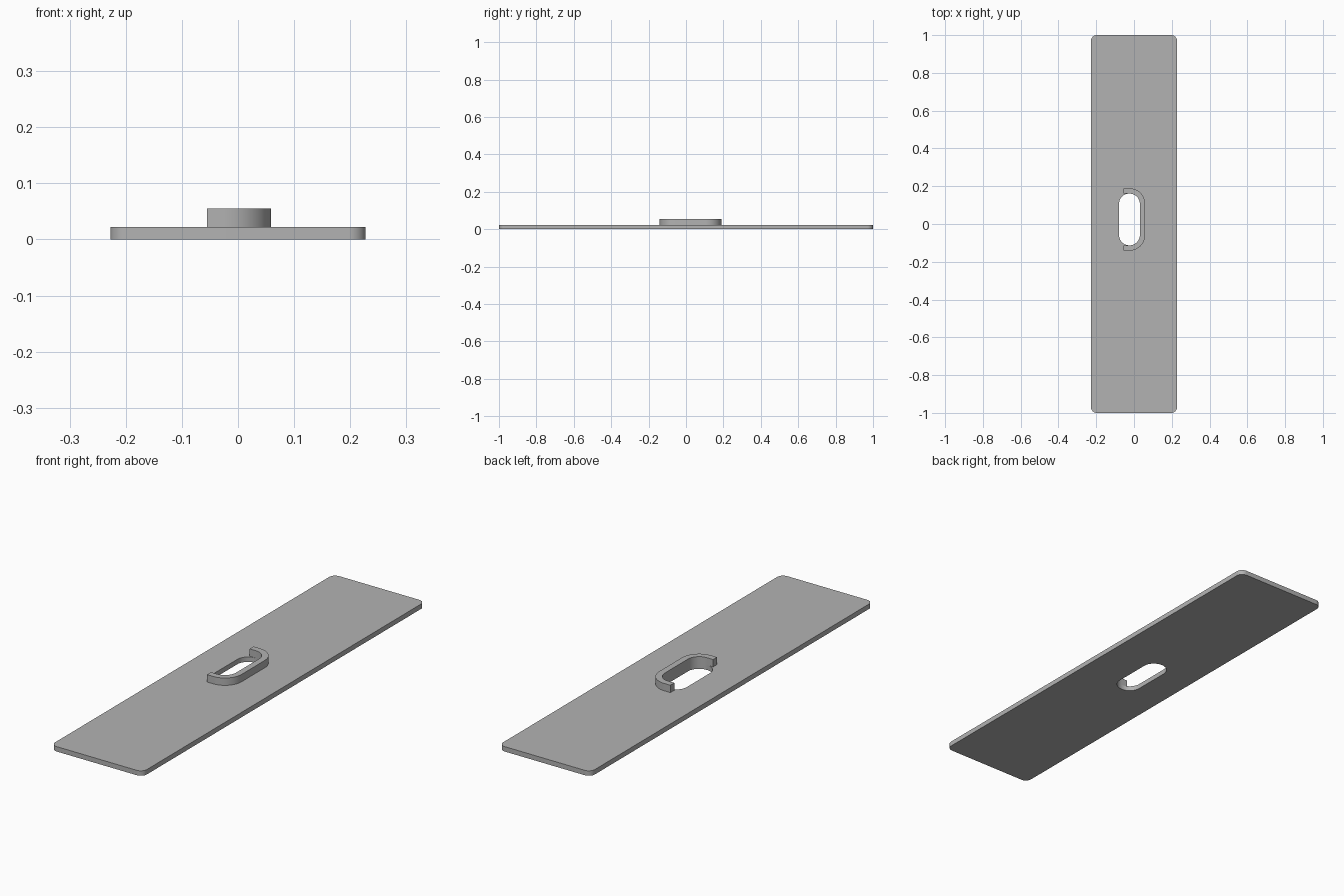
import bpy, bmesh
from math import sin, cos, pi

cube = bpy.data.objects.get("Cube")
if cube:
    bpy.data.objects.remove(cube, do_unlink=True)

PLATE_TOP, RIM_TOP = 0.022, 0.055
SLOT_X, SLOT_Y = -0.024, 0.024
SLOT_R, SLOT_HALF = 0.055, 0.137
RIM = 0.028

grey = bpy.data.materials.new("plain grey")
grey.use_nodes = True
colour = (0.45, 0.45, 0.45, 1)
grey.diffuse_color = colour
grey.node_tree.nodes["Principled BSDF"].inputs["Base Color"].default_value = colour


def arc(cx, cy, r, start, end, steps=12):
    """Points along a circular arc, angles in quarter turns."""
    turns = [start + (end - start) * i / steps for i in range(steps + 1)]
    return [(cx + r * cos(t * pi / 2), cy + r * sin(t * pi / 2)) for t in turns]


def rounded_rect(cx, cy, hx, hy, r):
    corners = [(1, 1), (-1, 1), (-1, -1), (1, -1)]
    points = []
    for q, (sx, sy) in enumerate(corners):
        points += arc(cx + sx * (hx - r), cy + sy * (hy - r), r, q, q + 1)
    return points


def extruded(name, outlines, z0, z1):
    """Solid from closed outlines; inner outlines become holes."""
    curve = bpy.data.curves.new(name, "CURVE")
    curve.dimensions = "2D"
    curve.fill_mode = "BOTH"
    curve.extrude = (z1 - z0) / 2
    for outline in outlines:
        spline = curve.splines.new("POLY")
        spline.points.add(len(outline) - 1)
        for point, (x, y) in zip(spline.points, outline):
            point.co = (x, y, 0, 1)
        spline.use_cyclic_u = True
    helper = bpy.data.objects.new(name + " profile", curve)
    bpy.context.collection.objects.link(helper)
    bpy.context.view_layer.update()
    graph = bpy.context.evaluated_depsgraph_get()
    mesh = bpy.data.meshes.new_from_object(helper.evaluated_get(graph))
    bpy.data.objects.remove(helper, do_unlink=True)
    bpy.data.curves.remove(curve)

    bm = bmesh.new()
    bm.from_mesh(mesh)
    bmesh.ops.remove_doubles(bm, verts=bm.verts, dist=1e-5)
    bmesh.ops.translate(bm, verts=bm.verts, vec=(0, 0, (z0 + z1) / 2))
    bmesh.ops.recalc_face_normals(bm, faces=bm.faces)
    bm.to_mesh(mesh)
    bm.free()
    mesh.materials.clear()
    mesh.materials.append(grey)
    obj = bpy.data.objects.new(name, mesh)
    bpy.context.collection.objects.link(obj)
    bpy.ops.object.select_all(action="DESELECT")
    obj.select_set(True)
    bpy.context.view_layer.objects.active = obj
    bpy.ops.object.shade_smooth_by_angle(angle=pi / 6)
    return obj


# Flat base plate with a rounded slot through it
extruded("base_plate",
         [rounded_rect(0, 0, 0.2275, 1, 0.03),
          rounded_rect(SLOT_X, SLOT_Y, SLOT_R, SLOT_HALF, SLOT_R - 0.001)],
         0, PLATE_TOP)


# Raised C-shaped rim around the slot, open on the right side
def rim_side(offset):
    r = SLOT_R + offset
    reach = SLOT_HALF - SLOT_R
    return ([(-0.055, SLOT_Y - reach - r)]
            + arc(SLOT_X, SLOT_Y - reach, r, -1, 0)
            + arc(SLOT_X, SLOT_Y + reach, r, 0, 1)
            + [(-0.055, SLOT_Y + reach + r)])


extruded("slot_rim", [rim_side(RIM) + rim_side(0)[::-1]], PLATE_TOP, RIM_TOP)
